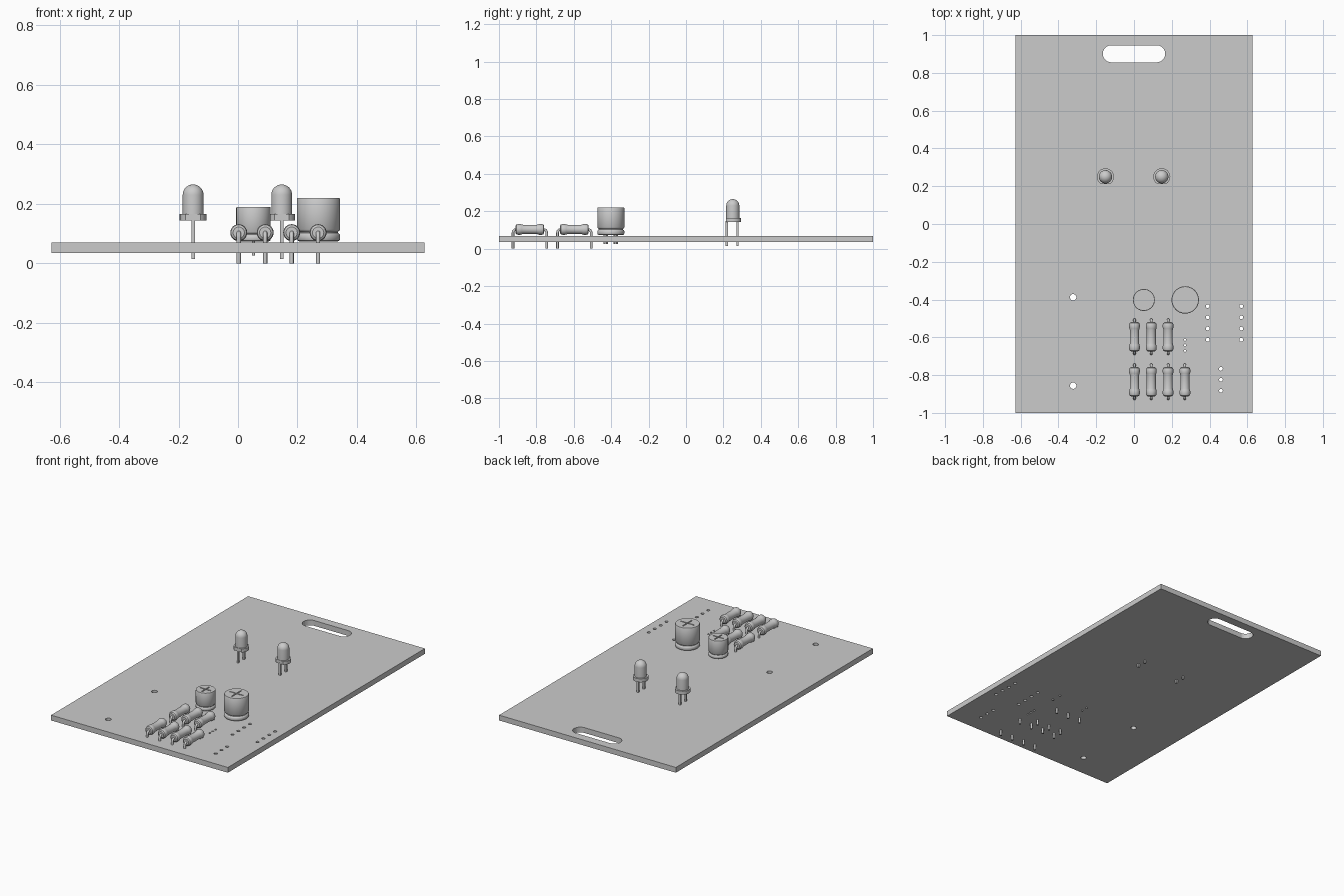
import bpy, bmesh, math
from mathutils import Vector

if "Cube" in bpy.data.objects:
    bpy.data.objects.remove(bpy.data.objects["Cube"])

grey = bpy.data.materials.new("plain_grey")
grey.use_nodes = True
grey.diffuse_color = (0.6, 0.6, 0.6, 1)
grey.node_tree.nodes["Principled BSDF"].inputs["Base Color"].default_value = (0.6, 0.6, 0.6, 1)


def add_object(name, bm, loc=(0, 0, 0), smooth=False):
    bmesh.ops.recalc_face_normals(bm, faces=bm.faces)
    mesh = bpy.data.meshes.new(name)
    bm.to_mesh(mesh)
    bm.free()
    mesh.materials.append(grey)
    ob = bpy.data.objects.new(name, mesh)
    ob.location = loc
    bpy.context.collection.objects.link(ob)
    if smooth:
        bpy.ops.object.select_all(action='DESELECT')
        bpy.context.view_layer.objects.active = ob
        ob.select_set(True)
        bpy.ops.object.shade_smooth_by_angle(angle=math.radians(35))
    return ob


def box(bm, size, centre):
    verts = bmesh.ops.create_cube(bm, size=1)["verts"]
    for v in verts:
        v.co = Vector([a * s + c for a, s, c in zip(v.co, size, centre)])


def prism(bm, x, y, r, z0, z1, stretch=0, n=24):
    """Upright cylinder, optionally stretched in x into a slot."""
    ring = []
    for i in range(n):
        a = (i + 0.5) * math.tau / n
        ring.append(bm.verts.new((x + r * math.cos(a) + math.copysign(stretch, math.cos(a)),
                                  y + r * math.sin(a), z0)))
    face = bm.faces.new(ring)
    out = bmesh.ops.extrude_face_region(bm, geom=[face])["geom"]
    for v in out:
        if isinstance(v, bmesh.types.BMVert):
            v.co.z = z1


def lathe(profile, n=32):
    """Spin (radius, height) points around z."""
    bm = bmesh.new()
    verts = [bm.verts.new((r, 0, z)) for r, z in profile]
    edges = [bm.edges.new(pair) for pair in zip(verts, verts[1:])]
    bmesh.ops.spin(bm, geom=verts + edges, cent=(0, 0, 0), axis=(0, 0, 1),
                   angle=math.tau, steps=n, use_duplicate=False)
    bmesh.ops.remove_doubles(bm, verts=bm.verts, dist=1e-5)
    return bm


def cut(ob, cutter):
    mod = ob.modifiers.new("cut", 'BOOLEAN')
    mod.operation = 'DIFFERENCE'
    mod.solver = 'EXACT'
    mod.object = cutter
    bpy.context.view_layer.objects.active = ob
    bpy.ops.object.modifier_apply(modifier=mod.name)
    bpy.data.objects.remove(cutter)


# Board with handle slot, mounting holes and solder holes
BOTTOM, TOP = 0.035, 0.069
bm = bmesh.new()
box(bm, (1.256, 2, TOP - BOTTOM), (0, 0, (TOP + BOTTOM) / 2))
board = add_object("board", bm)
holes = [(-0.322, y, 0.017) for y in (-0.388, -0.856)]
holes += [(x, -0.435 - 0.0593 * i, 0.01) for x in (0.39, 0.568) for i in range(4)]
holes += [(0.46, -0.767 - 0.058 * i, 0.01) for i in range(3)]
holes += [(0.27, -0.613 - 0.029 * i, 0.006) for i in range(3)]
bm = bmesh.new()
prism(bm, 0, 0.901, 0.045, 0, 0.1, stretch=0.12, n=32)
for x, y, r in holes:
    prism(bm, x, y, r, 0, 0.1)
cut(board, add_object("hole_cutter", bm))


# Resistors: dog-bone body lying along y with bent wire leads
def resistor(x, y, label):
    z = 0.103
    half = [(0.0245, 0), (0.0245, 0.036), (0.0265, 0.043), (0.0285, 0.05),
            (0.0285, 0.064), (0.026, 0.072), (0.019, 0.077), (0, 0.077)]
    profile = [(r, -h) for r, h in reversed(half)] + half[1:]
    bm = lathe(profile, 24)
    for v in bm.verts:
        v.co = Vector((v.co.x, v.co.z, v.co.y))
    add_object(f"resistor_body_{label}", bm, (x, y, z), True)
    for side, word in ((-1, "front"), (1, "back")):
        path = [(0.07, z)]
        for i in range(6):
            a = i * math.pi / 10
            path.append((0.072 + 0.018 * math.sin(a), z - 0.018 + 0.018 * math.cos(a)))
        path.append((0.09, 0))
        bm = bmesh.new()
        rings = []
        for i, (u, h) in enumerate(path):
            turn = min(max(i - 1, 0), 5) * math.pi / 10
            ring = []
            for k in range(12):
                a = k * math.tau / 12
                c, s = 0.007 * math.cos(a), 0.007 * math.sin(a)
                ring.append(bm.verts.new((c, side * (u + s * math.sin(turn)),
                                          h + s * math.cos(turn))))
            rings.append(ring)
        for a, b in zip(rings, rings[1:]):
            for k in range(12):
                bm.faces.new((a[k], a[k - 1], b[k - 1], b[k]))
        bm.faces.new(rings[0])
        bm.faces.new(rings[-1])
        add_object(f"resistor_{word}_lead_{label}", bm, (x, y, 0), True)


for row, (y, count) in enumerate(((-0.597, 3), (-0.835, 4))):
    for i in range(count):
        resistor(0.0025 + 0.089 * i, y, f"{row + 1}_{i + 1}")


# Capacitors: crimped can with a scored cross on top and two leads
def capacitor(name, x, r, height, spread):
    z0, y = 0.073, -0.402
    g = 0.29 * r
    profile = [(0, 0), (0.88 * r, 0), (0.97 * r, 0.05 * r), (r, 0.12 * r),
               (r, g), (0.96 * r, g + 0.06 * r), (0.9 * r, g + 0.11 * r),
               (0.9 * r, g + 0.16 * r), (0.96 * r, g + 0.21 * r), (r, g + 0.27 * r),
               (r, height - 0.004), (0.97 * r, height), (0, height)]
    can = add_object(f"{name}_can", lathe(profile, 40), (x, y, z0), True)
    for size in ((1.3 * r, 0.007, 0.008), (0.007, 1.3 * r, 0.008)):
        bm = bmesh.new()
        box(bm, size, (0, 0, height))
        cut(can, add_object("score_cutter", bm, (x, y, z0)))
    for side in (-1, 1):
        bm = bmesh.new()
        prism(bm, x, y + side * spread, 0.005, 0.026, z0 + 0.01, n=12)
        add_object(f"{name}_lead", bm, smooth=True)


capacitor("small_capacitor", 0.052, 0.058, 0.116, 0.02)
capacitor("large_capacitor", 0.271, 0.0725, 0.147, 0.033)

# Lamps: domed lens, flange with one flat side, two square legs
for x, side in ((0.147, "left"), (-0.151, "right")):
    dome = [(0.035 * math.cos(i * math.pi / 16), 0.23 + 0.035 * math.sin(i * math.pi / 16))
            for i in range(8)]
    lens = [(0, 0.16), (0.035, 0.16)] + dome + [(0, 0.265)]
    add_object(f"{side}_lamp_lens", lathe(lens), (x, 0.25, 0), True)
    bm = lathe([(0, 0.143), (0.045, 0.143), (0.045, 0.165), (0, 0.165)])
    for v in bm.verts:
        v.co.y = max(v.co.y, -0.037)
    add_object(f"{side}_lamp_flange", bm, (x, 0.25, 0), True)
    for offset in (-0.03, 0.028):
        bm = bmesh.new()
        box(bm, (0.012, 0.012, 0.135), (x, 0.248 + offset, 0.0815))
        add_object(f"{side}_lamp_leg", bm)
